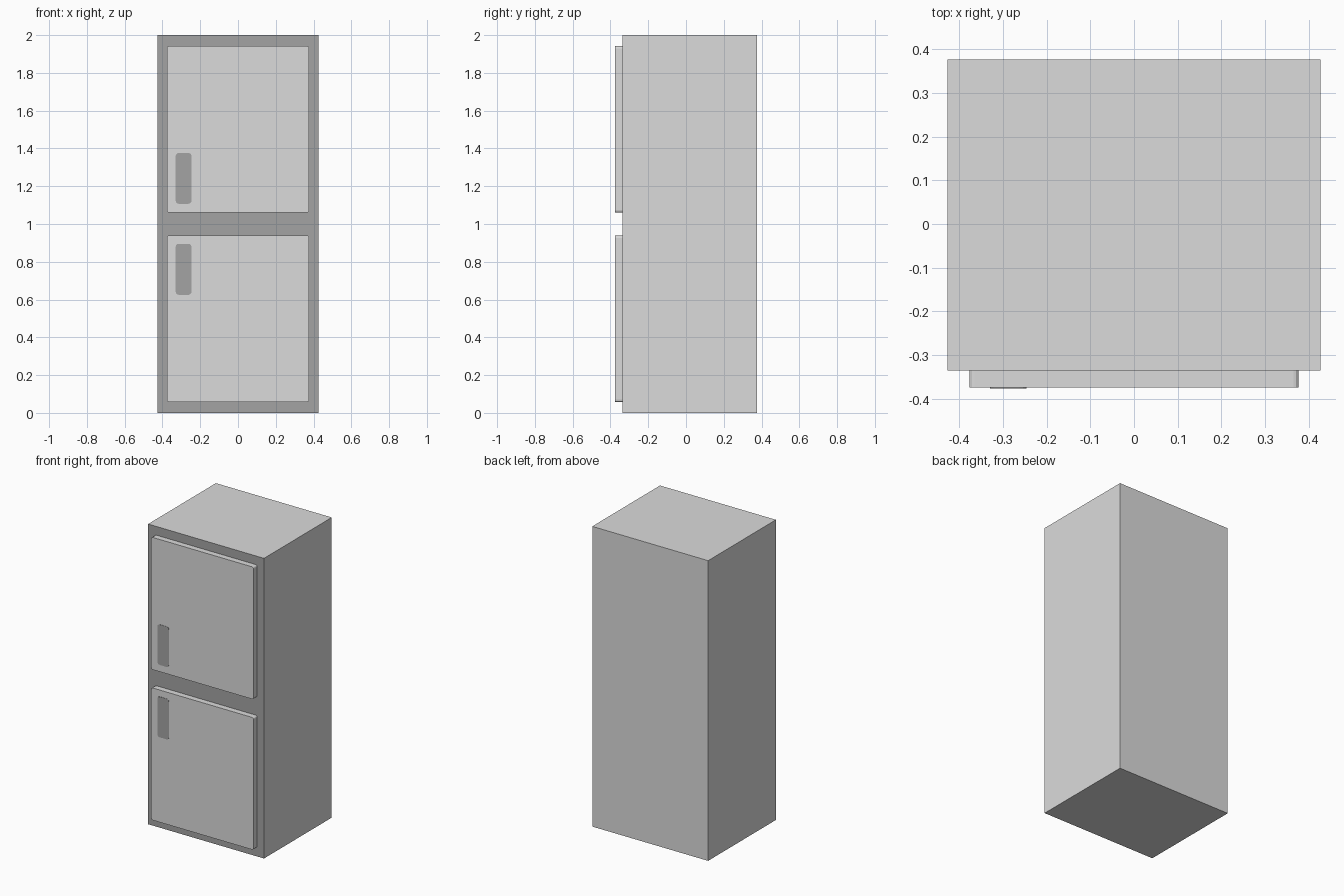
import bpy, bmesh, math

if "Cube" in bpy.data.objects:
    bpy.data.objects.remove(bpy.data.objects["Cube"])


def material(name, value):
    m = bpy.data.materials.new(name)
    m.diffuse_color = (value, value, value, 1)
    m.use_nodes = True
    m.node_tree.nodes["Principled BSDF"].inputs["Base Color"].default_value = m.diffuse_color
    return m


light = material("light grey", 0.71)
dark = material("dark grey", 0.37)


def slab(name, x, y, z, radius, mats):
    """Box between the given ranges, with its upright front outline rounded."""
    bm = bmesh.new()
    bmesh.ops.create_cube(bm, size=1)
    for v in bm.verts:
        for i, (lo, hi) in enumerate((x, y, z)):
            v.co[i] = lo if v.co[i] < 0 else hi
    if radius:
        # round only the edges that run front to back
        edges = [e for e in bm.edges
                 if abs(e.verts[0].co.y - e.verts[1].co.y) > 1e-5]
        bmesh.ops.bevel(bm, geom=edges, offset=radius, segments=3,
                        profile=0.5, affect='EDGES')
    bm.normal_update()
    mesh = bpy.data.meshes.new(name)
    bm.to_mesh(mesh)
    bm.free()
    for m in mats:
        mesh.materials.append(m)
    obj = bpy.data.objects.new(name, mesh)
    bpy.context.collection.objects.link(obj)
    return obj


FRONT, BODY_FRONT, BACK = -0.375, -0.336, 0.377

# Cabinet: light shell with a dark front face
cabinet = slab("cabinet", (-0.427, 0.427), (BODY_FRONT, BACK), (0, 2), 0,
               (light, dark))
for p in cabinet.data.polygons:
    p.material_index = 1 if p.normal.y < -0.9 else 0

# Two doors, each with a flush dark handle panel
for label, door_z, handle_z in (("upper", (1.061, 1.942), (1.107, 1.376)),
                                ("lower", (0.058, 0.939), (0.625, 0.895))):
    slab(label + "_door", (-0.377, 0.377), (FRONT, BODY_FRONT), door_z,
         0.012, (light,))
    slab(label + "_handle", (-0.33, -0.246), (FRONT - 0.002, FRONT), handle_z,
         0.016, (dark,))
